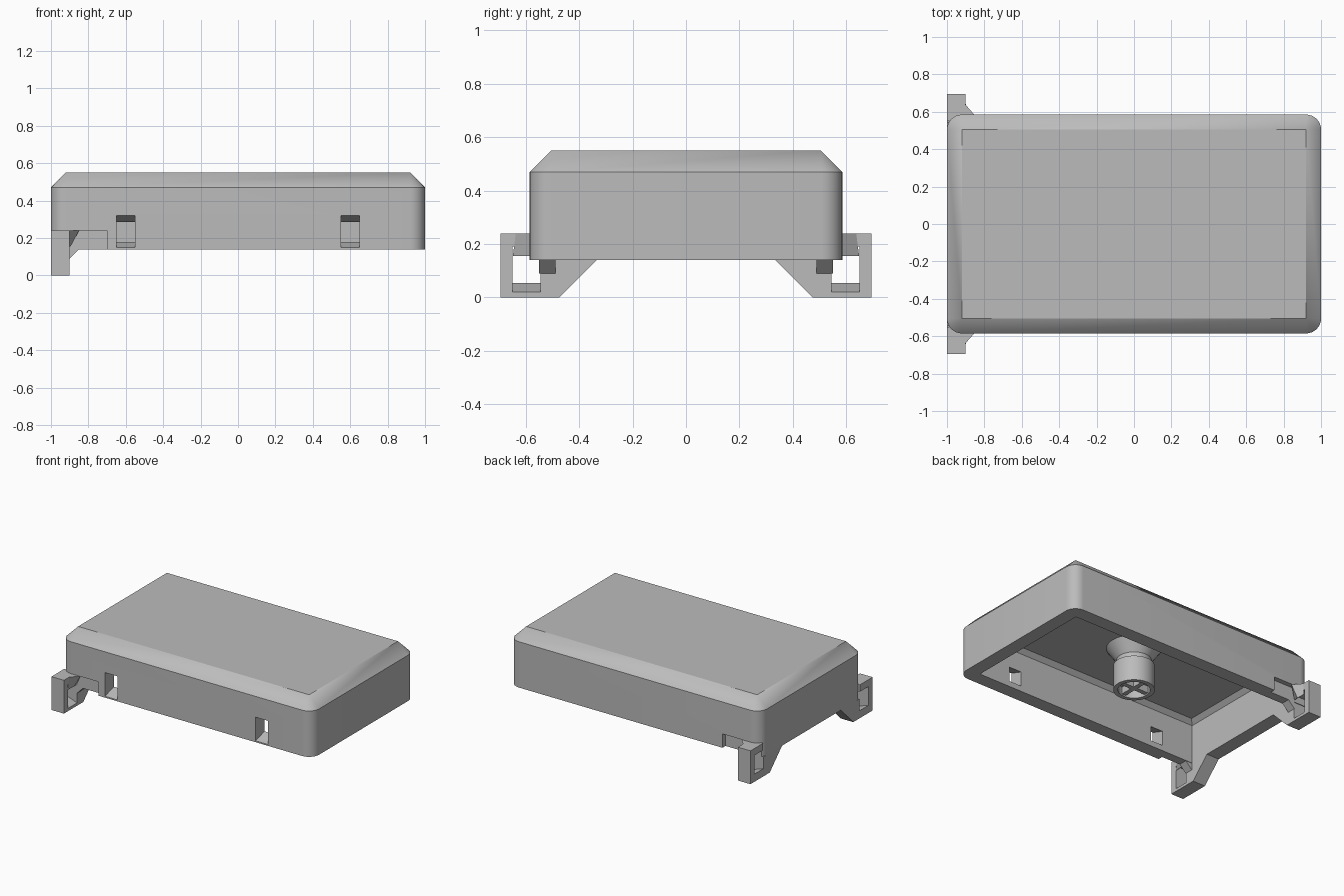
import bpy, bmesh
from math import sin, cos, pi, radians
from mathutils import Vector, Matrix

cube = bpy.data.objects.get("Cube")
if cube:
    bpy.data.objects.remove(cube)

grey = bpy.data.materials.new("plain_grey")
grey.use_nodes = True
grey.diffuse_color = (0.5, 0.5, 0.5, 1)
grey.node_tree.nodes["Principled BSDF"].inputs["Base Color"].default_value = (0.5, 0.5, 0.5, 1)


def finish(name, bm):
    bmesh.ops.remove_doubles(bm, verts=bm.verts, dist=0.0005)
    bmesh.ops.recalc_face_normals(bm, faces=bm.faces)
    mesh = bpy.data.meshes.new(name)
    bm.to_mesh(mesh)
    bm.free()
    obj = bpy.data.objects.new(name, mesh)
    bpy.context.collection.objects.link(obj)
    mesh.materials.append(grey)
    return obj


def loft(name, rings):
    """Closed solid through rings that all have the same point count."""
    bm = bmesh.new()
    loops = [[bm.verts.new(p) for p in ring] for ring in rings]
    n = len(loops[0])
    for a, b in zip(loops, loops[1:]):
        for i in range(n):
            bm.faces.new((a[i], a[(i + 1) % n], b[(i + 1) % n], b[i]))
    bm.faces.new(loops[0])
    bm.faces.new(loops[-1])
    return finish(name, bm)


def box(name, lo, hi):
    (x0, y0, z0), (x1, y1, z1) = lo, hi
    return loft(name, [[(x0, y0, z), (x1, y0, z), (x1, y1, z), (x0, y1, z)] for z in (z0, z1)])


def rounded_ring(hx, hy, r, z, steps=8):
    pts = []
    for k, (sx, sy) in enumerate(((1, 1), (-1, 1), (-1, -1), (1, -1))):
        for i in range(steps + 1):
            a = (k + i / steps) * pi / 2
            pts.append((sx * (hx - r) + r * cos(a), sy * (hy - r) + r * sin(a), z))
    return pts


def cut(target, cutter):
    mod = target.modifiers.new("cut", 'BOOLEAN')
    mod.operation, mod.solver, mod.object = 'DIFFERENCE', 'EXACT', cutter
    bpy.context.view_layer.objects.active = target
    bpy.ops.object.modifier_apply(modifier=mod.name)
    bpy.data.objects.remove(cutter)


def smooth(obj):
    bpy.ops.object.select_all(action='DESELECT')
    obj.select_set(True)
    bpy.context.view_layer.objects.active = obj
    bpy.ops.object.shade_smooth_by_angle(angle=radians(30))


# Hollow cover with rounded corners and a chamfered top
HX, HY, WALL = 1.0, 0.585, 0.1
BASE, SHOULDER, TOP = 0.14, 0.47, 0.55
cover = loft("cover", [rounded_ring(HX, HY, 0.08, BASE),
                       rounded_ring(HX, HY, 0.08, SHOULDER),
                       rounded_ring(HX - 0.08, HY - 0.08, 0, TOP)])

ix, iy = HX - WALL, HY - WALL
cavity = loft("cavity_cutter", [
    [(sx * (ix - d), sy * (iy - d), z) for sx, sy in ((1, 1), (-1, 1), (-1, -1), (1, -1))]
    for d, z in ((0, 0.1), (0, 0.42), (0.03, 0.45))])
cut(cover, cavity)

# Two latch windows in the front wall, narrowing inwards
for x in (-0.6, 0.6):
    rings = []
    for y, low, high in ((-HY, 0.15, 0.32), (-iy, 0.18, 0.285)):
        rings.append([(x - 0.05, y, low), (x + 0.05, y, low),
                      (x + 0.05, y, high), (x - 0.05, y, high)])
    outer = [(px, py - 0.05, pz) for px, py, pz in rings[0]]
    inner = [(px, py + 0.05, pz) for px, py, pz in rings[1]]
    cut(cover, loft("window_cutter", [outer] + rings + [inner]))

# Shallow notches beside the legs
for side in (-1, 1):
    y0, y1 = sorted((side * 0.55, side * 0.7))
    cut(cover, box("notch_cutter", (-1.1, y0, 0.1), (-0.7, y1, 0.24)))
smooth(cover)

# Slotted legs with sloping braces
LEG = [(0.335, 0.14), (0.475, 0), (0.695, 0), (0.695, 0.24), (0.55, 0.24), (0.55, 0.14)]
for side, label in ((-1, "front"), (1, "back")):
    leg = loft(label + "_leg", [[(x, side * y, z) for y, z in LEG] for x in (-1, -0.9)])
    slot = [(-1.1, 0.09), (-0.8, -0.015), (-0.8, 0.19), (-1.1, 0.19)]
    cut(leg, loft("slot_cutter", [[(x, side * y, z) for x, z in slot] for y in (0.545, 0.65)]))

    lower = [(-0.9, 0.09), (-0.85, 0.14), (-0.9, 0.14)]
    loft(label + "_lower_brace", [[(x, side * y, z) for x, z in lower] for y in (0.488, 0.55)])
    loft(label + "_upper_brace", [
        [(-0.9, side * 0.55, 0.155), (-0.895, side * 0.585, 0.155), (-0.9, side * 0.648, 0.155)],
        [(-0.9, side * 0.55, 0.24), (-0.85, side * 0.58, 0.24), (-0.9, side * 0.637, 0.24)]])

# Round post hanging from the ceiling, flared at its root and hollow at its tip
profile = [(0, 0.46), (0.18, 0.46), (0.18, 0.45), (0.115, 0.36), (0.115, 0.32),
           (0.135, 0.32), (0.135, 0.14), (0.105, 0.14), (0.105, 0.2), (0, 0.2)]
bm = bmesh.new()
verts = [bm.verts.new((r, 0, z)) for r, z in profile]
edges = [bm.edges.new(pair) for pair in zip(verts, verts[1:])]
bmesh.ops.spin(bm, geom=verts + edges, cent=(0, 0, 0), axis=(0, 0, 1),
               angle=2 * pi, steps=40)
smooth(finish("centre_post", bm))

# Crossed ribs inside the post tip
box("post_rib_across", (-0.11, -0.016, 0.15), (0.11, 0.016, 0.21))
box("post_rib_along", (-0.016, -0.11, 0.15), (0.016, 0.11, 0.21))
